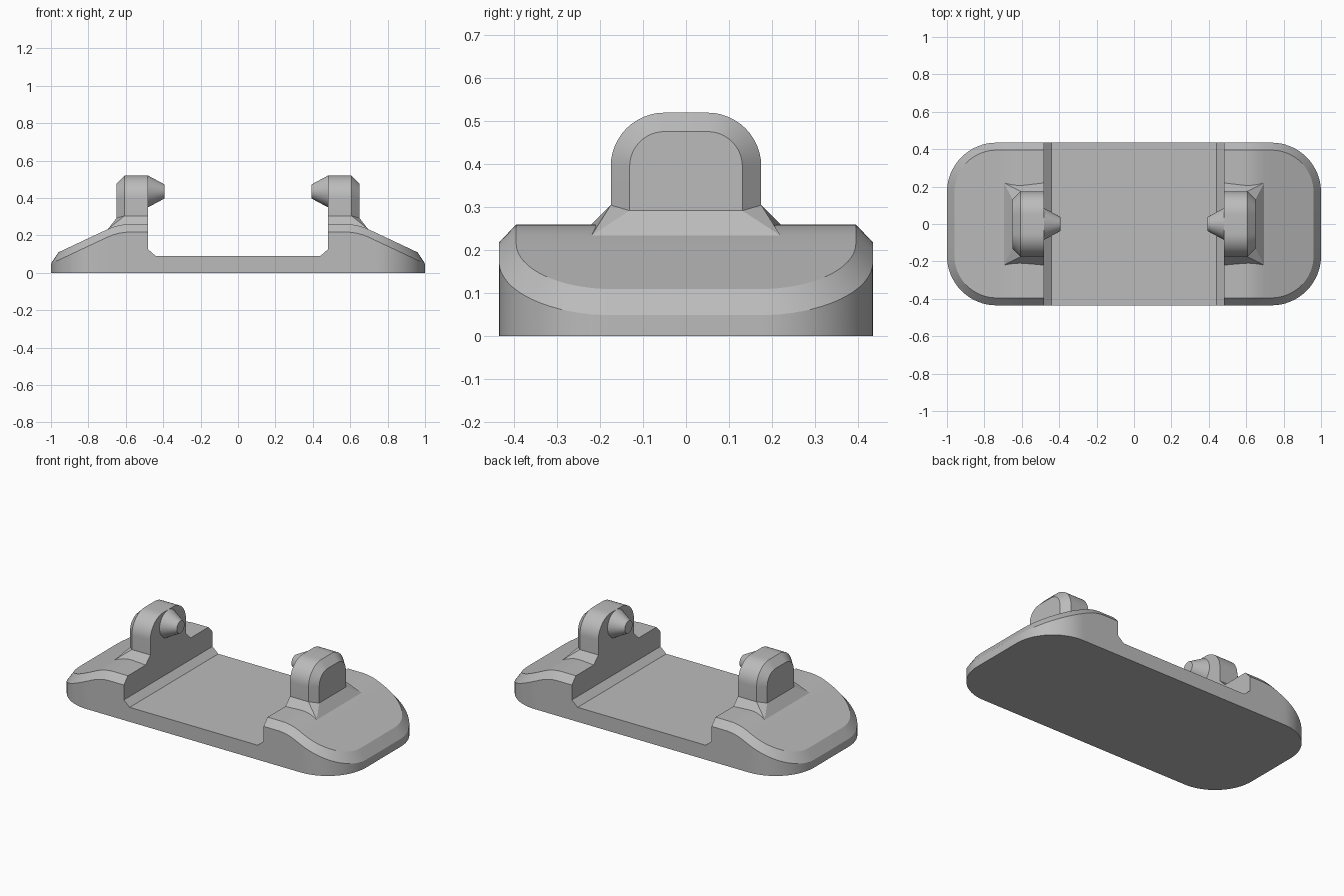
import bpy, bmesh
from math import sin, cos, pi
from mathutils import Matrix

cube = bpy.data.objects.get("Cube")
if cube:
    bpy.data.objects.remove(cube, do_unlink=True)

grey = bpy.data.materials.new("plain grey")
grey.use_nodes = True
colour = (0.5, 0.5, 0.5, 1)
grey.diffuse_color = colour
grey.node_tree.nodes["Principled BSDF"].inputs["Base Color"].default_value = colour


def finish(name, bm):
    bmesh.ops.remove_doubles(bm, verts=bm.verts, dist=1e-5)
    bmesh.ops.recalc_face_normals(bm, faces=bm.faces)
    mesh = bpy.data.meshes.new(name)
    bm.to_mesh(mesh)
    bm.free()
    mesh.materials.append(grey)
    ob = bpy.data.objects.new(name, mesh)
    bpy.context.collection.objects.link(ob)
    return ob


def smooth(ob):
    bpy.ops.object.select_all(action='DESELECT')
    ob.select_set(True)
    bpy.context.view_layer.objects.active = ob
    bpy.ops.object.shade_smooth_by_angle(angle=pi / 6)


def loft(name, rows, caps=None):
    """Skin closed rings of equal length and cap both ends."""
    bm = bmesh.new()
    rings = [[bm.verts.new(p) for p in row] for row in rows]
    n = len(rows[0])
    for a, b in zip(rings, rings[1:]):
        for j in range(n):
            k = (j + 1) % n
            bm.faces.new((a[j], a[k], b[k], b[j]))
    for ring in (rings[0], rings[-1]):
        for cap in caps or [range(n)]:
            bm.faces.new([ring[i] for i in cap])
    return finish(name, bm)


# Base: rounded plan, raised ends that slope down, chamfered rim
HALF_W, RADIUS, RIM = 0.435, 0.265, 0.04
SLOPE, FLAT_END, BLEND_END = 0.47, 0.58, 0.70


def top(x):
    x = abs(x)
    if x < FLAT_END:
        return 0.26
    t = min(x, BLEND_END) - FLAT_END
    drop = SLOPE * t * t / (2 * (BLEND_END - FLAT_END))
    return 0.26 - drop - SLOPE * max(0, x - BLEND_END)


def base_row(xo, yo, xi, yi):
    zo, zi = top(xo) - 0.042, top(xi)
    return [(xo, -yo, 0), (xo, -yo, zo), (xi, -yi, zi),
            (xi, yi, zi), (xo, yo, zo), (xo, yo, 0)]


plan = [(x, HALF_W, x, HALF_W - RIM)
        for x in (0.3, FLAT_END, 0.61, 0.64, 0.67, BLEND_END)]
cx, cy = 1 - RADIUS, HALF_W - RADIUS
for i in range(17):
    s, c = sin(i * pi / 32), cos(i * pi / 32)
    plan.append((cx + RADIUS * s, cy + RADIUS * c,
                 cx + (RADIUS - RIM) * s, cy + (RADIUS - RIM) * c))
rows = [base_row(-a, b, -c, d) for a, b, c, d in reversed(plan)]
rows += [base_row(*p) for p in plan]
base = loft("base", rows, [(0, 1, 4, 5), (1, 2, 3, 4)])

# Channel between the raised ends
channel = [(-0.48, 0.6), (-0.48, 0.125), (-0.44, 0.09),
           (0.44, 0.09), (0.48, 0.125), (0.48, 0.6)]
cutter = loft("channel_cutter", [[(x, y, z) for x, z in channel] for y in (-0.6, 0.6)])
cutter.hide_render = True
cut = base.modifiers.new("channel", 'BOOLEAN')
cut.operation, cut.solver, cut.object = 'DIFFERENCE', 'EXACT', cutter
bpy.context.view_layer.objects.active = base
bpy.ops.object.modifier_apply(modifier=cut.name)
bpy.data.objects.remove(cutter, do_unlink=True)
smooth(base)


def arch(x, inset):
    """Upright outline with rounded shoulders."""
    r, pts = 0.125 - inset, []
    for side, start in ((1, 0), (-1, pi / 2)):
        for i in range(13):
            a = start + i * pi / 24
            pts.append((x, side * 0.05 + r * cos(a), 0.395 + r * sin(a)))
    return [(x, 0.05 + r, 0.25)] + pts + [(x, -0.05 - r, 0.25)]


for label, s in (("left", 1), ("right", -1)):
    # Upright lug with a chamfered outer edge
    smooth(loft(label + "_lug", [arch(s * 0.48, 0), arch(s * 0.607, 0), arch(s * 0.65, 0.044)]))

    # Flared skirt at the foot of the lug
    half_foot = [(0.48, 0.22, 0.26), (0.695, 0.22, 0.234), (0.695, 0.22, 0.234)]
    half_neck = [(0.48, 0.175, 0.305), (0.607, 0.175, 0.305), (0.65, 0.131, 0.292)]
    rings = [[(s * x, -y, z) for x, y, z in h] + [(s * x, y, z) for x, y, z in reversed(h)]
             for h in (half_foot, half_neck)]
    loft(label + "_lug_skirt", rings)

    # Tapered peg pointing inwards
    bm = bmesh.new()
    bmesh.ops.create_cone(bm, cap_ends=True, segments=40, radius1=0.085,
                          radius2=0.038, depth=0.087)
    bm.transform(Matrix.Translation((s * 0.4375, 0, 0.435)) @ Matrix.Rotation(-s * pi / 2, 4, 'Y'))
    smooth(finish(label + "_peg", bm))
